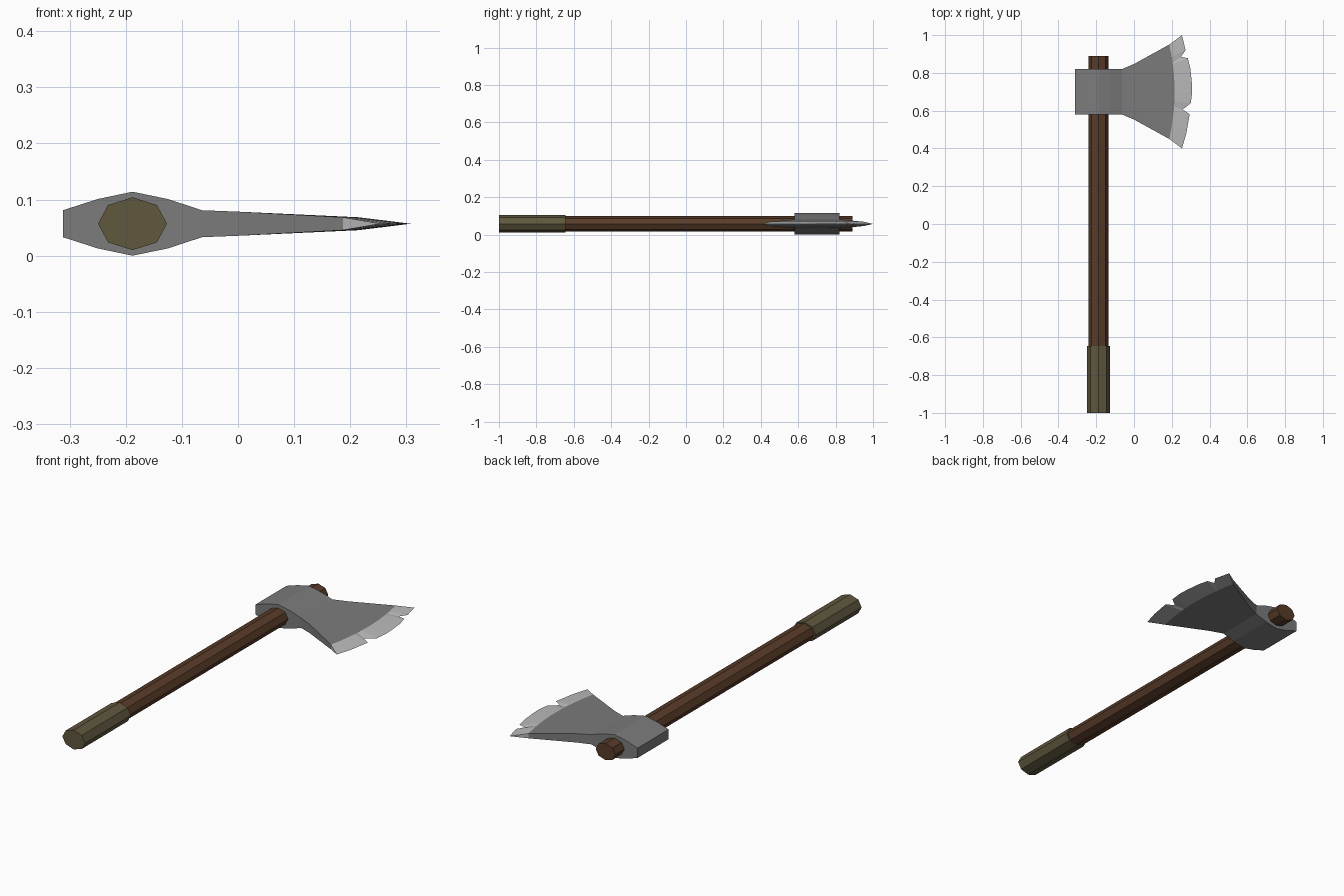
import bpy, bmesh, math

if "Cube" in bpy.data.objects:
    bpy.data.objects.remove(bpy.data.objects["Cube"])

CX, CZ = -0.188, 0.057   # handle axis
CY = 0.70                # middle of the head along the handle


def material(name, rgb):
    m = bpy.data.materials.new(name)
    m.diffuse_color = (*rgb, 1)
    m.use_nodes = True
    m.node_tree.nodes["Principled BSDF"].inputs["Base Color"].default_value = m.diffuse_color
    return m


def finish(name, bm, mats):
    bmesh.ops.recalc_face_normals(bm, faces=bm.faces)
    me = bpy.data.meshes.new(name)
    bm.to_mesh(me)
    bm.free()
    for m in mats:
        me.materials.append(m)
    ob = bpy.data.objects.new(name, me)
    bpy.context.collection.objects.link(ob)
    return ob


def octagon_bar(name, y0, y1, rx, rz, mat):
    """Eight-sided oval bar running along y."""
    bm = bmesh.new()
    rings = [[bm.verts.new((CX + rx * math.cos(i * math.pi / 4), y,
                            CZ + rz * math.sin(i * math.pi / 4)))
              for i in range(8)] for y in (y0, y1)]
    for i in range(8):
        j = (i + 1) % 8
        bm.faces.new((rings[0][i], rings[0][j], rings[1][j], rings[1][i]))
    bm.faces.new(rings[0])
    bm.faces.new(rings[1])
    return finish(name, bm, [mat])


wood = material("wood", (0.10, 0.045, 0.022))
wrap = material("wrap", (0.115, 0.095, 0.048))
iron = material("iron", (0.20, 0.20, 0.20))
steel = material("steel", (0.50, 0.50, 0.50))

# Shaft and grip
octagon_bar("shaft", -0.65, 0.89, 0.053, 0.041, wood)
octagon_bar("grip", -1.0, -0.645, 0.0615, 0.047, wrap)

# Chipped cutting edge, (x, y) from bottom corner to top corner
edge = [(0.254, 0.40), (0.277, 0.48), (0.295, 0.582), (0.257, 0.606),
        (0.301, 0.64), (0.308, 0.70), (0.306, 0.75), (0.299, 0.82),
        (0.285, 0.878), (0.248, 0.885), (0.273, 0.92), (0.254, 1.0)]

# Head cross-sections: x, half width in y, half thickness, forward bulge
stations = [(-0.312, 0.12, 0.024, 0), (-0.25, 0.12, 0.044, 0),
            (-0.188, 0.12, 0.057, 0), (-0.125, 0.12, 0.044, 0),
            (-0.064, 0.12, 0.024, 0), (0.0, 0.147, 0.0215, 0),
            (0.187, 0.25, 0.0115, 0.028)]

ts = [(y - CY) / 0.30 for _, y in edge]
bm = bmesh.new()
sides = []
tip = [bm.verts.new((x, y, CZ)) for x, y in edge]
for s in (1, -1):
    rows = [[bm.verts.new((x + b * (1 - t * t), CY + w * t, CZ + s * h)) for t in ts]
            for x, w, h, b in stations]
    rows.append(tip)
    for r in range(len(rows) - 1):
        for i in range(len(ts) - 1):
            f = bm.faces.new((rows[r][i], rows[r][i + 1], rows[r + 1][i + 1], rows[r + 1][i]))
            f.material_index = int(r == len(rows) - 2)
    sides.append(rows)

# Side walls, corner triangles and the poll at the back
up, dn = sides
for i in (0, -1):
    for r in range(len(stations) - 1):
        bm.faces.new((up[r][i], up[r + 1][i], dn[r + 1][i], dn[r][i]))
    bm.faces.new((up[-2][i], tip[i], dn[-2][i])).material_index = 1
for i in range(len(ts) - 1):
    bm.faces.new((up[0][i], up[0][i + 1], dn[0][i + 1], dn[0][i]))

# Merge the coplanar strips so the facets stay large and flat
bmesh.ops.dissolve_limit(bm, angle_limit=0.002, verts=bm.verts, edges=bm.edges,
                         delimit={'MATERIAL'})
finish("axe_head", bm, [iron, steel])
